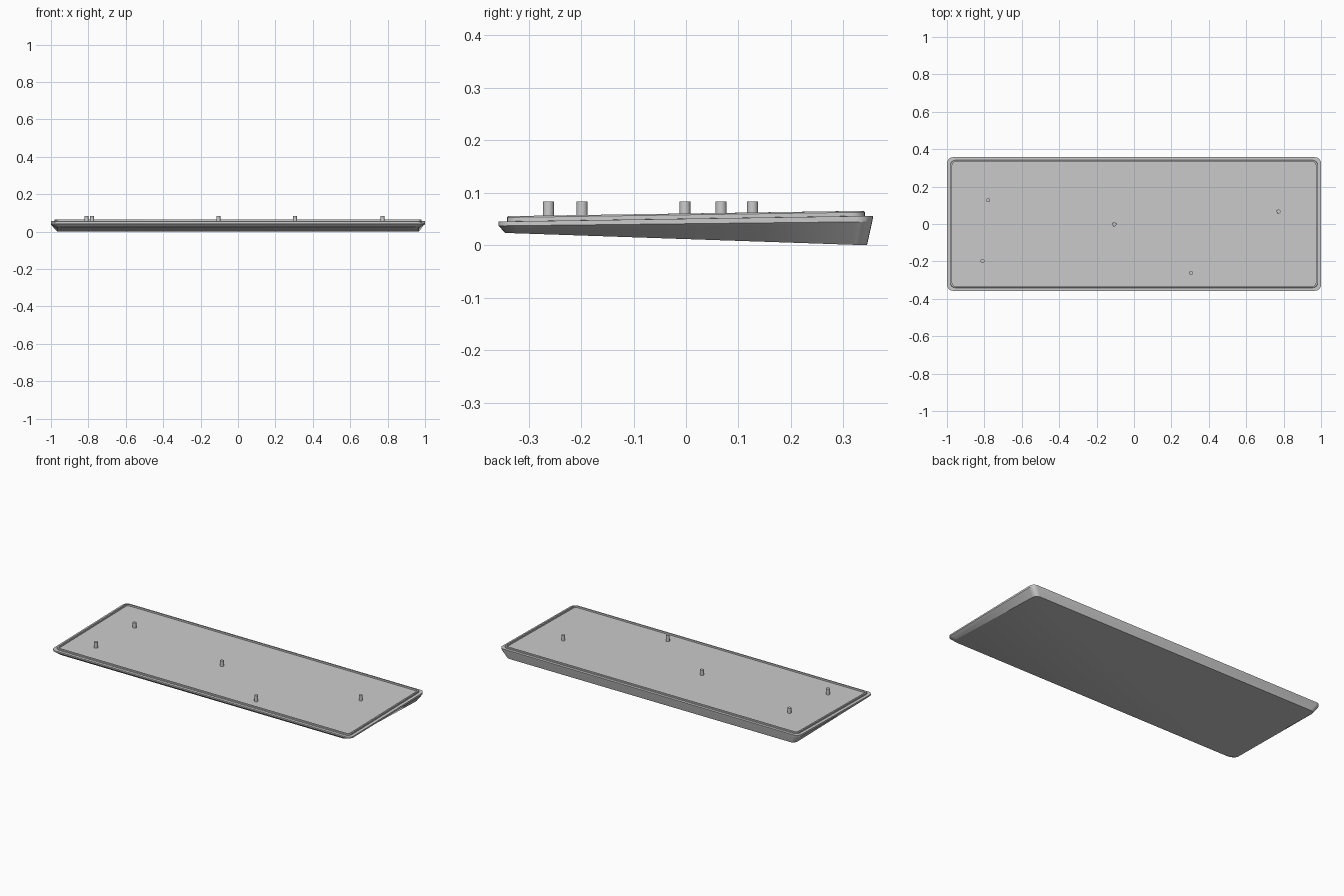
import bpy, bmesh, math

if "Cube" in bpy.data.objects:
    bpy.data.objects.remove(bpy.data.objects["Cube"])

SEG = 6  # segments per rounded corner


def rounded_loop(bm, hx, y0, y1, r, z_front, z_back):
    """Rounded rectangle whose height slopes from front to back."""
    verts = []
    corners = [(hx - r, y1 - r, 0), (-hx + r, y1 - r, 90),
               (-hx + r, y0 + r, 180), (hx - r, y0 + r, 270)]
    for cx, cy, start in corners:
        for i in range(SEG + 1):
            a = math.radians(start + 90 * i / SEG)
            x, y = cx + r * math.cos(a), cy + r * math.sin(a)
            t = (y - y0) / (y1 - y0)
            verts.append(bm.verts.new((x, y, z_front + (z_back - z_front) * t)))
    return verts


def finish(bm, name):
    bmesh.ops.recalc_face_normals(bm, faces=bm.faces)
    mesh = bpy.data.meshes.new(name)
    bm.to_mesh(mesh)
    bm.free()
    obj = bpy.data.objects.new(name, mesh)
    bpy.context.collection.objects.link(obj)
    bpy.context.view_layer.objects.active = obj
    obj.select_set(True)
    bpy.ops.object.shade_smooth_by_angle(angle=math.radians(25))
    obj.select_set(False)


# Wedge-shaped bottom case with a raised inner lip: lofted from bottom to floor
# half width, front y, back y, corner radius, front z, back z
sections = [
    (0.968, -0.345, 0.345, 0.030, 0.0235, 0.000),
    (1.000, -0.357, 0.355, 0.032, 0.0370, 0.045),
    (1.000, -0.357, 0.357, 0.032, 0.0450, 0.056),
    (0.982, -0.341, 0.341, 0.026, 0.0455, 0.056),
    (0.982, -0.341, 0.341, 0.026, 0.0530, 0.063),
    (0.980, -0.339, 0.339, 0.024, 0.0555, 0.0655),
    (0.972, -0.332, 0.332, 0.018, 0.0555, 0.0655),
    (0.972, -0.332, 0.332, 0.018, 0.0460, 0.056),
]
bm = bmesh.new()
loops = [rounded_loop(bm, *s) for s in sections]
n = len(loops[0])
for a, b in zip(loops, loops[1:]):
    for i in range(n):
        j = (i + 1) % n
        bm.faces.new((a[i], a[j], b[j], b[i]))
bm.faces.new(loops[0][::-1])
bm.faces.new(loops[-1])
finish(bm, "bottom_case")

# Upright screw posts, all level at the top
posts = [(-0.78, 0.127), (-0.81, -0.198), (-0.105, -0.002),
         (0.305, -0.262), (0.773, 0.067)]
Z0, Z1 = 0.04, 0.083
for k, (x, y) in enumerate(posts):
    bm = bmesh.new()
    bmesh.ops.create_cone(bm, cap_ends=True, segments=24, radius1=0.0108,
                          radius2=0.0105, depth=Z1 - Z0)
    bmesh.ops.translate(bm, verts=bm.verts, vec=(x, y, (Z0 + Z1) / 2))
    finish(bm, f"screw_post_{k + 1}")
